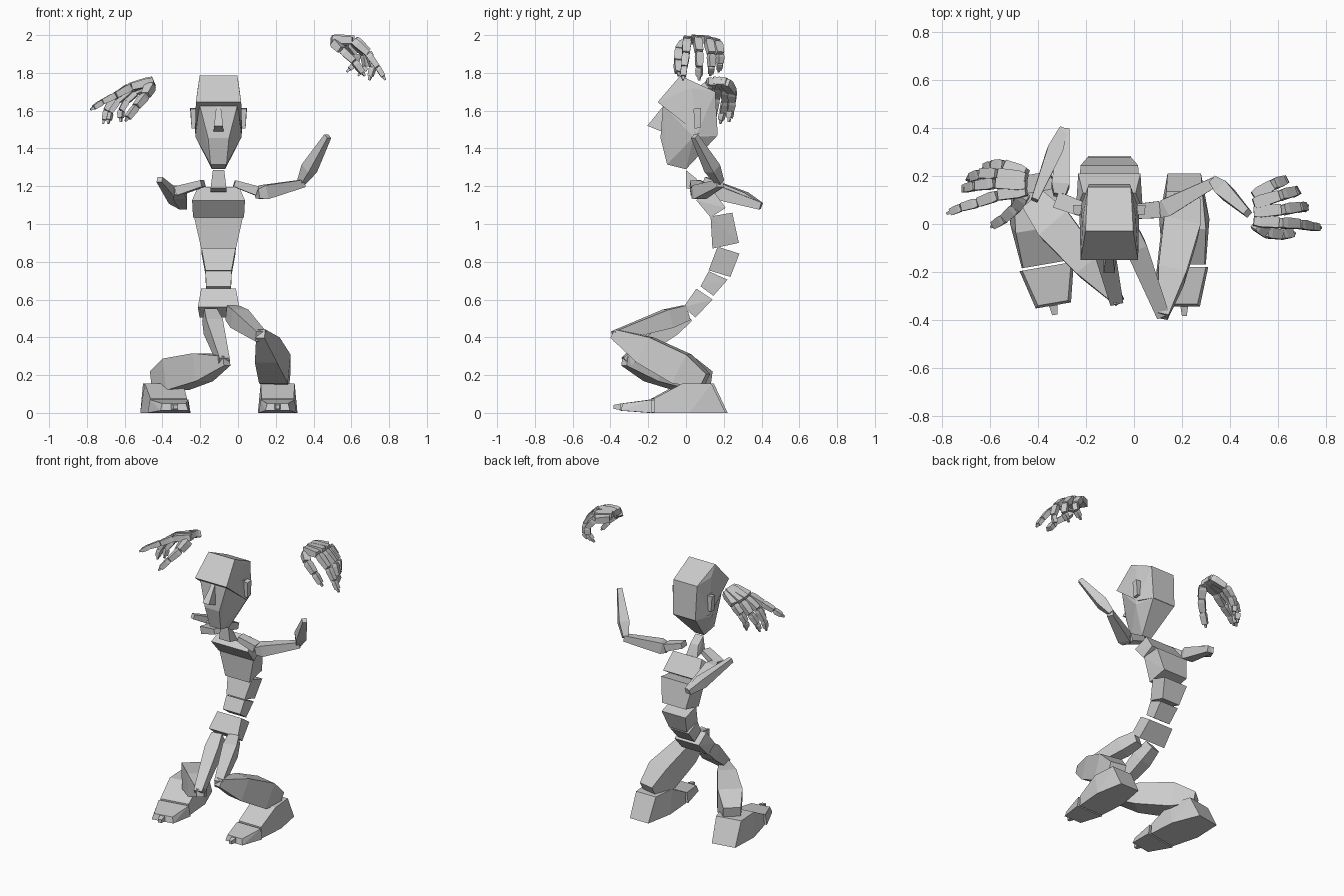
import bpy, bmesh, math
from mathutils import Vector, Matrix


def hull(name, pts):
    """Flat-faced convex block around a few corner points."""
    bm = bmesh.new()
    for p in pts:
        bm.verts.new(p)
    r = bmesh.ops.convex_hull(bm, input=bm.verts[:])
    junk = {e for e in r["geom_interior"] + r["geom_unused"] if isinstance(e, bmesh.types.BMVert)}
    bmesh.ops.delete(bm, geom=[v for v in junk if v.is_valid], context='VERTS')
    bmesh.ops.dissolve_limit(bm, angle_limit=0.03, verts=bm.verts[:], edges=bm.edges[:])
    bmesh.ops.recalc_face_normals(bm, faces=bm.faces[:])
    me = bpy.data.meshes.new(name)
    bm.to_mesh(me)
    bm.free()
    ob = bpy.data.objects.new(name, me)
    bpy.context.collection.objects.link(ob)
    return ob


def block(name, prof, cx=0.0, shift=(0, 0), turn=0.0, wide=1.0):
    """Side profile of (y, z, half width), centred on cx, optionally turned."""
    m = Matrix.Translation((cx + shift[0], shift[1], 0)) @ Matrix.Rotation(turn, 4, 'Z')
    return hull(name, [m @ Vector((s * w * wide, y, z)) for y, z, w in prof for s in (-1, 1)])


def limb(name, a, b, stations, ref=(0, 0, 1)):
    """Tapered box from a to b; stations are (fraction, width, depth)."""
    a, b = Vector(a), Vector(b)
    d = (b - a).normalized()
    u = d.cross(Vector(ref)).normalized()
    v = u.cross(d)
    return hull(name, [a.lerp(b, t) + u * w / 2 * i + v * h / 2 * j
                       for t, w, h in stations for i in (-1, 1) for j in (-1, 1)])


BODY = -0.103
# Head: cranium with overhanging brow, face, nose and ears
block("cranium", [(-.03, 1.785, .1), (.155, 1.70, .09), (.168, 1.467, .085), (-.15, 1.645, .12),
                  (-.115, 1.62, .115), (.06, 1.48, .125), (.03, 1.72, .11)], BODY)
block("face", [(-.122, 1.63, .1), (.05, 1.62, .12), (-.135, 1.455, .055), (-.10, 1.315, .042),
               (0, 1.29, .035), (.165, 1.467, .085), (.04, 1.46, .122)], BODY)
block("nose", [(-.12, 1.625, .012), (-.205, 1.52, .024), (-.13, 1.49, .026), (-.10, 1.55, .02)], BODY)
for side, s in (("left", 1), ("right", -1)):
    block(side + "_ear", [(.04, 1.61, .015), (.08, 1.615, .018), (.08, 1.51, .01), (.045, 1.505, .01)],
          BODY + s * .133)

# Neck and spine blocks
block("neck", [(0, 1.285, .03), (.055, 1.24, .03), (.085, 1.17, .042), (.0, 1.19, .042)], BODY)
block("upper_chest", [(.055, 1.125, .14), (.13, 1.195, .11), (.21, 1.085, .13), (.13, 1.035, .135)], BODY)
block("rib_cage", [(.13, 1.04, .13), (.245, 1.06, .12), (.28, .90, .09), (.14, .87, .092)], BODY)
block("abdomen", [(.167, .88, .092), (.283, .843, .09), (.235, .72, .067), (.12, .755, .069)], BODY)
block("waist", [(.12, .75, .069), (.22, .705, .069), (.145, .62, .063), (.077, .67, .066)], BODY)
block("pelvis", [(.055, .658, .092), (.14, .60, .092), (.05, .505, .1), (-.013, .56, .11)], BODY)

# Arms
ARM = [(0, .05, .05), (.15, .075, .075), (1, .04, .04)]
FOREARM = [(0, .035, .035), (.3, .065, .065), (1, .03, .03)]
COLLAR = [(0, .06, .035), (1, .07, .05)]
limb("left_collar", (-.02, .05, 1.215), (.1, .06, 1.175), COLLAR)
limb("left_upper_arm", (.1, .05, 1.16), (.345, .18, 1.215), ARM)
limb("left_forearm", (.335, .18, 1.22), (.475, .045, 1.465), FOREARM)
limb("right_collar", (-.185, .05, 1.215), (-.32, .1, 1.175), COLLAR)
limb("right_upper_arm", (-.31, .12, 1.18), (-.29, .395, 1.095), ARM)
limb("right_forearm", (-.295, .395, 1.095), (-.415, .1, 1.235), FOREARM)

# Legs
THIGH = [(0, .07, .08), (.25, .09, .1), (1, .055, .055)]
SHIN = [(0, .045, .05), (.35, .12, .15), (.75, .155, .17), (1, .11, .08)]
limb("left_thigh", (-.03, .0, .53), (.12, -.38, .405), THIGH)
limb("left_shin", (.12, -.385, .42), (.22, .1, .17), SHIN)
limb("right_thigh", (-.15, .0, .52), (-.075, -.32, .27), THIGH)
limb("right_shin", (-.06, -.325, .275), (-.42, .1, .18), SHIN)

# Feet with toe block and small end nub
for side, cx, turn, wide in (("left", .21, 0, 1), ("right", -.395, .17, 1.15)):
    k = dict(cx=cx, turn=turn, wide=wide)
    block(side + "_foot", [(.21, 0, .07), (.02, 0, .105), (-.17, 0, .09), (-.17, .075, .085),
                           (-.02, .155, .09), (.135, .155, .075)], **k)
    block(side + "_toes", [(-.18, 0, .1), (-.18, .07, .09), (-.335, .05, .055), (-.345, .012, .065)], **k)
    block(side + "_toe_nub", [(-.345, .018, .016), (-.345, .05, .016), (-.385, .02, .01), (-.385, .042, .01)], **k)

# Hands: every finger is a chain of tapered bones ending in a nub
HANDS = {
    "left": {
        "thumb": [(.51, -.0, 1.96), (.55, -.035, 1.92), (.615, -.045, 1.86), (.66, -.04, 1.80)],
        "index": [(.5, .015, 1.975), (.61, .005, 1.97), (.69, 0, 1.90), (.74, -.01, 1.83), (.77, -.015, 1.78)],
        "middle": [(.5, .05, 1.98), (.62, .06, 1.978), (.69, .07, 1.91), (.715, .07, 1.83), (.70, .07, 1.78)],
        "ring": [(.5, .085, 1.98), (.61, .12, 1.97), (.67, .135, 1.90), (.68, .135, 1.83), (.65, .13, 1.80)],
        "little": [(.5, .115, 1.97), (.58, .165, 1.96), (.625, .18, 1.90), (.62, .18, 1.85), (.59, .175, 1.82)]},
    "right": {
        "thumb": [(-.46, .12, 1.735), (-.49, .07, 1.68), (-.54, .025, 1.62), (-.585, -.005, 1.56)],
        "index": [(-.45, .14, 1.755), (-.57, .12, 1.725), (-.65, .09, 1.68), (-.72, .07, 1.645), (-.765, .05, 1.615)],
        "middle": [(-.45, .165, 1.76), (-.58, .17, 1.725), (-.66, .16, 1.67), (-.70, .15, 1.60), (-.71, .145, 1.55)],
        "ring": [(-.45, .19, 1.76), (-.57, .21, 1.715), (-.64, .21, 1.65), (-.68, .195, 1.59), (-.685, .185, 1.55)],
        "little": [(-.45, .21, 1.75), (-.54, .245, 1.70), (-.59, .245, 1.65), (-.62, .235, 1.60), (-.62, .23, 1.56)]}}
for side, fingers in HANDS.items():
    for finger, pts in fingers.items():
        for i, (a, b) in enumerate(zip(pts, pts[1:])):
            w = .052 - .006 * i
            limb(f"{side}_{finger}_bone_{i + 1}", a, b,
                 [(0, w * .8, w * .75), (.25, w, w * .85), (.96, w * .85, w * .7)], ref=(0.05, 0.1, 1))
        a, b = Vector(pts[-2]), Vector(pts[-1])
        limb(f"{side}_{finger}_nub", b, b + (b - a).normalized() * .02,
             [(0, .016, .016), (1, .01, .01)], ref=(0.05, 0.1, 1))
